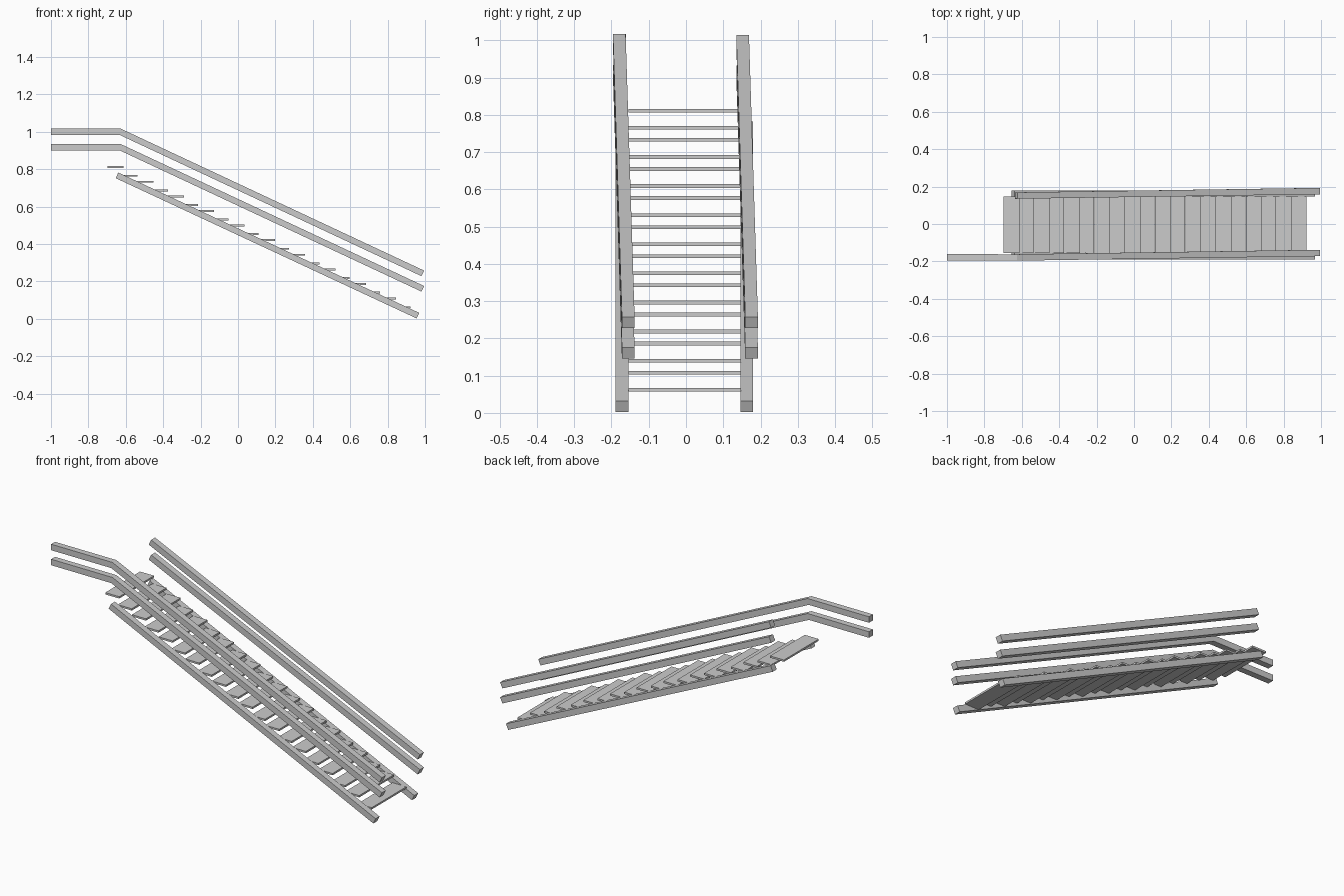
import bpy, bmesh
from mathutils import Vector

if "Cube" in bpy.data.objects:
    bpy.data.objects.remove(bpy.data.objects["Cube"])

W, H = 0.034, 0.033   # bar width (y) and depth


def add_object(name, bm):
    bmesh.ops.recalc_face_normals(bm, faces=bm.faces)
    mesh = bpy.data.meshes.new(name)
    bm.to_mesh(mesh)
    bm.free()
    ob = bpy.data.objects.new(name, mesh)
    bpy.context.collection.objects.link(ob)
    return ob


def bar(name, path):
    """Square bar swept along a path with mitred bends in the xz plane."""
    pts = [Vector(p) for p in path]
    normals = []
    for a, b in zip(pts, pts[1:]):
        d = b - a
        normals.append(Vector((-d.z, 0, d.x)).normalized())
    bm = bmesh.new()
    rings = []
    for i, p in enumerate(pts):
        n0, n1 = normals[max(i - 1, 0)], normals[min(i, len(normals) - 1)]
        n = (n0 + n1) / (1 + n0.dot(n1)) * H / 2
        y = Vector((0, W / 2, 0))
        rings.append([bm.verts.new(c) for c in (p + n + y, p + n - y, p - n - y, p - n + y)])
    for r, s in zip(rings, rings[1:]):
        for k in range(4):
            j = (k + 1) % 4
            bm.faces.new((r[k], r[j], s[j], s[k]))
    bm.faces.new(rings[0])
    bm.faces.new(rings[-1])
    return add_object(name, bm)


def tread(name, x, z):
    bm = bmesh.new()
    bmesh.ops.create_cube(bm, size=1)
    bmesh.ops.scale(bm, vec=(0.085, 0.302, 0.01), verts=bm.verts)
    bmesh.ops.translate(bm, vec=(x, -0.004, z), verts=bm.verts)
    return add_object(name, bm)


# Stringers under the treads
for name, y in (("front_stringer", -0.172), ("back_stringer", 0.163)):
    bar(name, [(-0.647, y, 0.767), (0.962, y, 0.017)])

# Handrails, slightly skewed; the front pair runs on level at the top
for level, drop in (("upper", 0), ("lower", 0.0825)):
    bar(f"front_{level}_rail", [(-1, -0.178, 1.0 - drop), (-0.63, -0.179, 1.0 - drop),
                                (0.988, -0.155, 0.243 - drop)])
    bar(f"back_{level}_rail", [(-0.63, 0.152, 1.0 - drop), (0.988, 0.176, 0.243 - drop)])

# Treads in two interleaved runs
for i in range(10):
    tread(f"tread_{2 * i + 1}", -0.656 + 0.1621 * i, 0.811 - 0.0781 * i)
    tread(f"tread_{2 * i + 2}", -0.580 + 0.1621 * i, 0.765 - 0.0781 * i)
